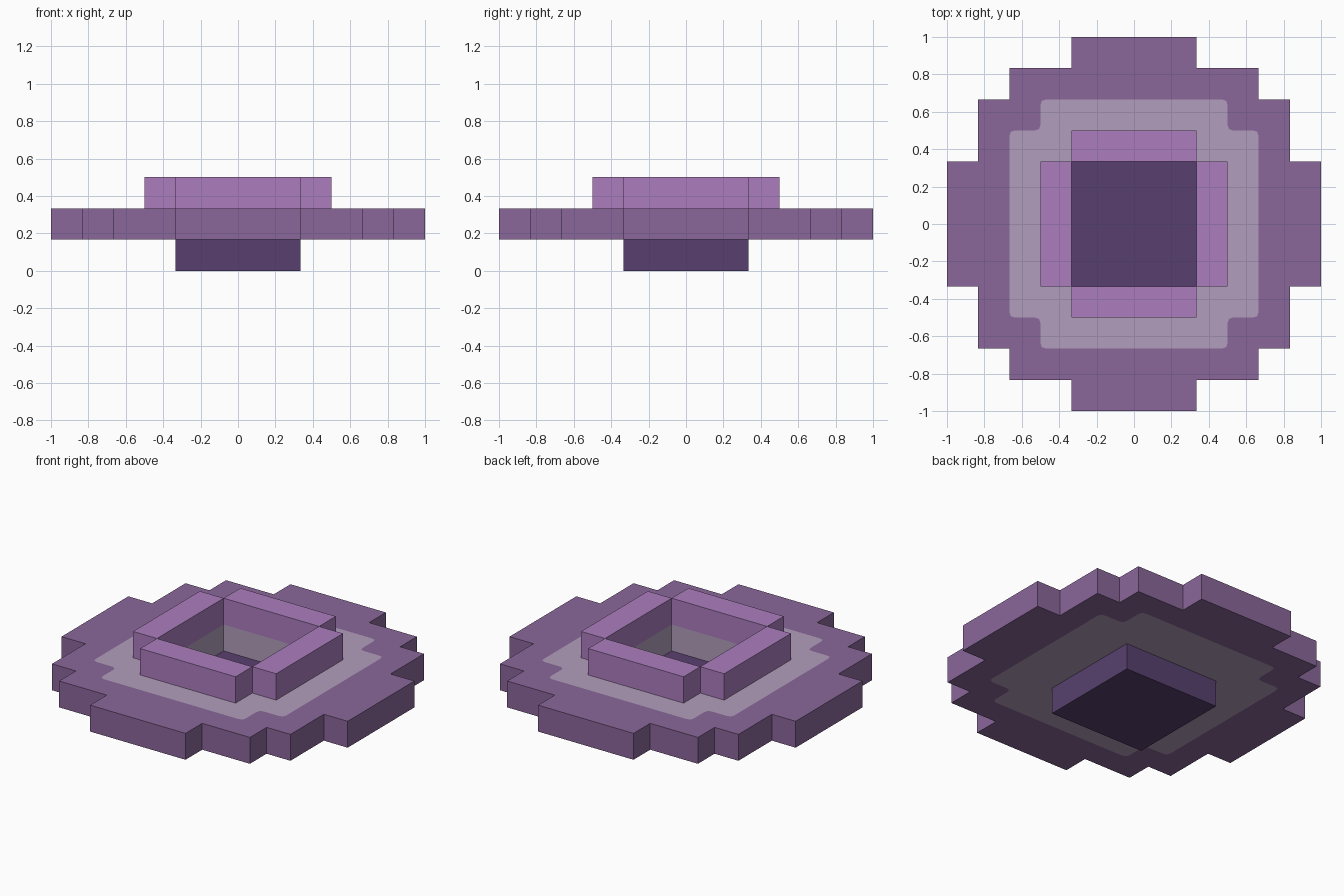
import bpy
import bmesh
from mathutils import Vector

cube = bpy.data.objects.get("Cube")
if cube:
    bpy.data.objects.remove(cube, do_unlink=True)

U = 1 / 6  # block size


def material(name, rgb):
    lin = [(c / 255 / 12.92) if c < 11 else ((c / 255 + 0.055) / 1.055) ** 2.4 for c in rgb]
    mat = bpy.data.materials.new(name)
    mat.use_nodes = True
    mat.diffuse_color = (*lin, 1)
    mat.node_tree.nodes["Principled BSDF"].inputs["Base Color"].default_value = (*lin, 1)
    return mat


PURPLE = material("mid purple", (138, 103, 155))
PALE = material("pale lilac", (178, 158, 188))
ORCHID = material("orchid", (172, 125, 191))
DARK = material("dark violet", (88, 64, 110))


def finish(name, bm, *mats):
    bmesh.ops.recalc_face_normals(bm, faces=bm.faces)
    mesh = bpy.data.meshes.new(name)
    bm.to_mesh(mesh)
    bm.free()
    for mat in mats:
        mesh.materials.append(mat)
    obj = bpy.data.objects.new(name, mesh)
    bpy.context.collection.objects.link(obj)
    return obj


def box(name, lo, hi, mat):
    bm = bmesh.new()
    bmesh.ops.create_cube(bm, size=1)
    lo, hi = Vector(lo) * U, Vector(hi) * U
    for v in bm.verts:
        v.co = Vector([(a + b) / 2 + c * (b - a) for a, b, c in zip(lo, hi, v.co)])
    return finish(name, bm, mat)


def four_way(quarter):
    """Repeat a quarter outline, given in blocks, around the centre."""
    pts = []
    for k in range(4):
        for x, y in quarter:
            for _ in range(k):
                x, y = -y, x
            pts.append(Vector((x, y, 0)) * U)
    return pts


def rounded(pts, r):
    out = []
    for i, p in enumerate(pts):
        a = p + (pts[i - 1] - p).normalized() * r
        b = p + (pts[(i + 1) % len(pts)] - p).normalized() * r
        out += [a, (a + b + 2 * p) / 4, b]
    return out


# Plate: stepped rim, pale inlay and square opening
rim = four_way([(6, 2), (5, 2), (5, 4), (4, 4), (4, 5), (2, 5), (2, 6)])
inlay = rounded(four_way([(4, 3), (3, 3), (3, 4)]), 0.03)
opening = four_way([(2, 2)])

bm = bmesh.new()
levels = []
for z in (U, 2 * U):
    loops, edges = [], []
    for pts in (rim, inlay, opening):
        vs = [bm.verts.new((p.x, p.y, z)) for p in pts]
        loops.append(vs)
        edges.append([bm.edges.new((v, vs[(i + 1) % len(vs)])) for i, v in enumerate(vs)])
    for index in (0, 1):
        res = bmesh.ops.triangle_fill(bm, use_beauty=True, use_dissolve=False,
                                      edges=edges[index] + edges[index + 1], normal=(0, 0, 1))
        for f in res["geom"]:
            if isinstance(f, bmesh.types.BMFace):
                f.material_index = index
    levels.append(loops)
for loop, index in ((0, 0), (2, 1)):
    low, high = levels[0][loop], levels[1][loop]
    for i in range(len(low)):
        j = (i + 1) % len(low)
        bm.faces.new((low[i], low[j], high[j], high[i])).material_index = index
finish("stepped_plate", bm, PURPLE, PALE)

# Base block, whose top is the floor of the opening
box("base_block", (-2, -2, 0), (2, 2, 1), DARK)

# Raised rim bars around the opening
for side, s in (("front", -1), ("back", 1)):
    y0, y1 = sorted((2 * s, 3 * s))
    box(side + "_bar", (-2, y0, 2), (2, y1, 3), ORCHID)
for side, s in (("right", -1), ("left", 1)):
    x0, x1 = sorted((2 * s, 3 * s))
    box(side + "_bar", (x0, -2, 2), (x1, 2, 3), ORCHID)
